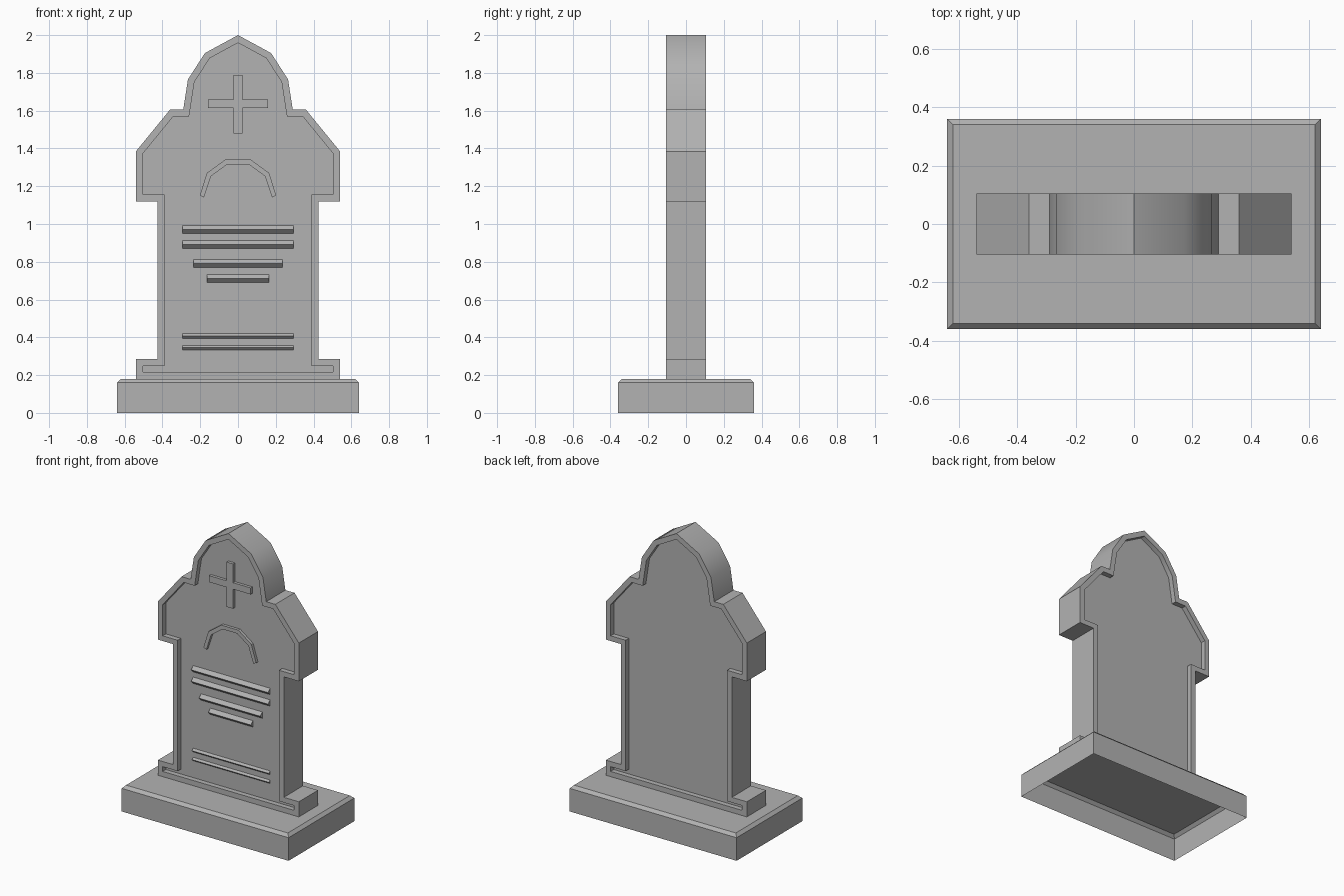
import bpy, bmesh, math
from mathutils import Vector

if "Cube" in bpy.data.objects:
    bpy.data.objects.remove(bpy.data.objects["Cube"], do_unlink=True)

GREY = (0.45, 0.45, 0.45, 1)
stone = bpy.data.materials.new("grey stone")
stone.use_nodes = True
stone.diffuse_color = GREY
stone.node_tree.nodes["Principled BSDF"].inputs["Base Color"].default_value = GREY

HALF = 0.105      # half thickness of the headstone
RECESS = 0.035    # depth of the sunken panels
PANEL = -HALF + RECESS


def finish(name, bm, smooth=False):
    bm.normal_update()
    mesh = bpy.data.meshes.new(name)
    bm.to_mesh(mesh)
    bm.free()
    mesh.materials.append(stone)
    obj = bpy.data.objects.new(name, mesh)
    bpy.context.collection.objects.link(obj)
    if smooth:
        bpy.ops.object.select_all(action='DESELECT')
        obj.select_set(True)
        bpy.context.view_layer.objects.active = obj
        bpy.ops.object.shade_smooth_by_angle(angle=math.radians(32))
    return obj


def prism(outline, y_front, y_back):
    """Extrude an x-z outline from y_front to y_back."""
    bm = bmesh.new()
    face = bm.faces.new([bm.verts.new((x, y_front, z)) for x, z in outline])
    ext = bmesh.ops.extrude_face_region(bm, geom=[face], use_keep_orig=True)
    moved = [g for g in ext["geom"] if isinstance(g, bmesh.types.BMVert)]
    bmesh.ops.translate(bm, verts=moved, vec=(0, y_back - y_front, 0))
    bmesh.ops.recalc_face_normals(bm, faces=bm.faces[:])
    return bm


def mirrored(half):
    """Complete a right-hand outline with its mirror image."""
    return half + [(-x, z) for x, z in reversed(half) if x > 0]


# Plinth: chamfered top, hollow underneath
bm = bmesh.new()
rings = []
for hx, hy, z in ((0.64, 0.36, 0), (0.64, 0.36, 0.16), (0.62, 0.34, 0.18)):
    rings.append([bm.verts.new((sx * hx, sy * hy, z))
                  for sx, sy in ((-1, -1), (1, -1), (1, 1), (-1, 1))])
for low, high in zip(rings, rings[1:]):
    for i in range(4):
        j = (i + 1) % 4
        bm.faces.new((low[i], low[j], high[j], high[i]))
bm.faces.new(rings[-1])
finish("plinth", bm)

# Headstone: shouldered outline with a sunken panel on both sides
side = [(0.54, 0.18), (0.54, 0.285), (0.425, 0.285), (0.425, 1.12),
        (0.54, 1.12), (0.54, 1.385), (0.36, 1.605), (0.29, 1.605),
        (0.265, 1.765), (0.175, 1.905), (0, 2)]
bm = prism(mirrored(side), -HALF, HALF)
bm.normal_update()
for face in [f for f in bm.faces if abs(f.normal.y) > 0.9]:
    inward = Vector((0, -RECESS * math.copysign(1, face.normal.y), 0))
    bmesh.ops.inset_region(bm, faces=[face], thickness=0.036,
                           use_boundary=True, use_even_offset=True)
    sunk = bmesh.ops.extrude_discrete_faces(bm, faces=[face])["faces"][0]
    bmesh.ops.translate(bm, verts=sunk.verts[:], vec=inward)
finish("headstone", bm, smooth=True)

# Raised cross
w, arm, low, high = 0.025, 0.16, 1.615, 1.66
cross = [(w, 1.48), (w, low), (arm, low), (arm, high), (w, high), (w, 1.79)]
finish("cross", prism(mirrored(cross), PANEL - 0.02, PANEL))

# Raised arch band
outer = [(0.202, 1.151), (0.165, 1.27), (0.066, 1.342)]
inner = [(0.18, 1.141), (0.143, 1.253), (0.056, 1.316)]
band = mirrored(outer) + list(reversed(mirrored(inner)))
finish("arch_band", prism(band, PANEL - 0.02, PANEL))

# Inscription lines: ridged bars (half width, centre height, half height)
bars = [(0.295, 0.971, 0.022), (0.295, 0.891, 0.022), (0.235, 0.791, 0.022),
        (0.163, 0.711, 0.022), (0.295, 0.407, 0.013), (0.295, 0.345, 0.012)]
for n, (hw, z, hh) in enumerate(bars, 1):
    bm = bmesh.new()
    ends = [[bm.verts.new((x, y, h)) for y, h in
             ((PANEL, z - hh), (PANEL - hh, z), (PANEL, z + hh))]
            for x in (-hw, hw)]
    for i in range(3):
        j = (i + 1) % 3
        bm.faces.new((ends[0][i], ends[0][j], ends[1][j], ends[1][i]))
    for end in ends:
        bm.faces.new(end)
    bmesh.ops.recalc_face_normals(bm, faces=bm.faces[:])
    finish(f"inscription_line_{n}", bm)
